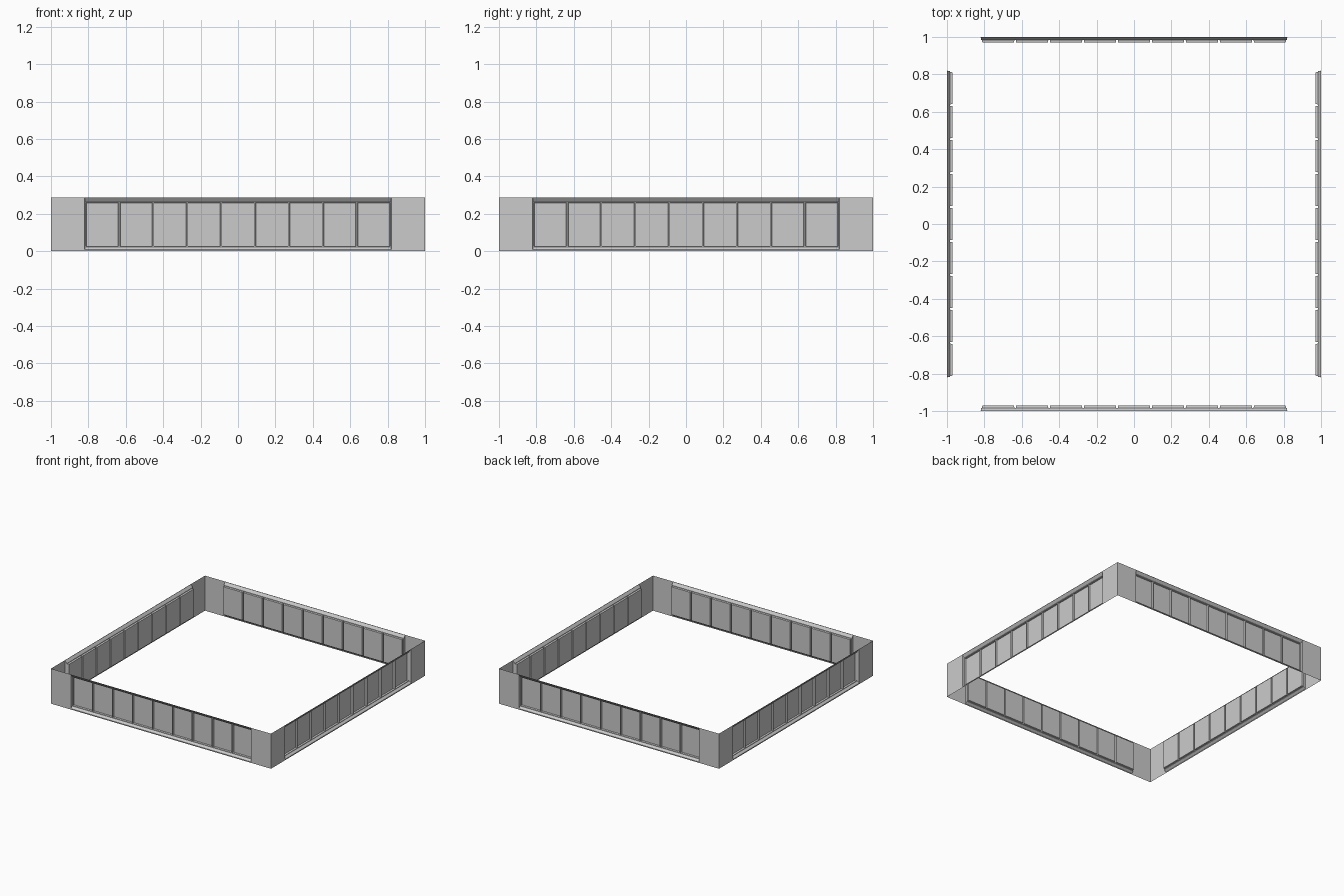
import bpy, bmesh
from math import pi
from mathutils import Matrix

if "Cube" in bpy.data.objects:
    bpy.data.objects.remove(bpy.data.objects["Cube"])

H = 0.288      # wall height
HALF = 1.0     # half of the square plan
N = 9          # recessed panels per side


def corners(bm, rect, y):
    x0, x1, z0, z1 = rect
    return [bm.verts.new((x, y, z)) for x, z in
            ((x0, z0), (x1, z0), (x1, z1), (x0, z1))]


def ring(bm, ra, ya, rb, yb, fill=False):
    """Band of four quads between two rectangles, optionally closed."""
    a, b = corners(bm, ra, ya), corners(bm, rb, yb)
    for i in range(4):
        j = (i + 1) % 4
        bm.faces.new((a[i], a[j], b[j], b[i]))
    if fill:
        bm.faces.new(b)


def inset(r, d):
    return (r[0] + d, r[1] - d, r[2] + d, r[3] - d)


def wall_mesh():
    bm = bmesh.new()
    outer = (-HALF, HALF, 0, H)
    opening = (-0.82, 0.82, 0.008, 0.286)
    bed = (-0.817, 0.817, 0.023, 0.264)
    # flat face around the opening, then the bevelled recess
    ring(bm, outer, -HALF, opening, -HALF)
    ring(bm, opening, -HALF, bed, -0.984)
    # row of panels pushed in, with thin ribs between them
    w = (bed[1] - bed[0]) / N
    for i in range(N):
        cell = (bed[0] + i * w, bed[0] + (i + 1) * w, bed[2], bed[3])
        rim = inset(cell, 0.004)
        ring(bm, cell, -0.984, rim, -0.984)
        ring(bm, rim, -0.984, inset(rim, 0.002), -0.97, fill=True)
    bmesh.ops.remove_doubles(bm, verts=bm.verts, dist=1e-5)
    me = bpy.data.meshes.new("wall")
    bm.to_mesh(me)
    bm.free()
    return me


# four identical walls around the square
mesh = wall_mesh()
for k, side in enumerate(("front", "right", "back", "left")):
    ob = bpy.data.objects.new(side + "_wall", mesh)
    ob.matrix_world = Matrix.Rotation(k * pi / 2, 4, 'Z')
    bpy.context.collection.objects.link(ob)
